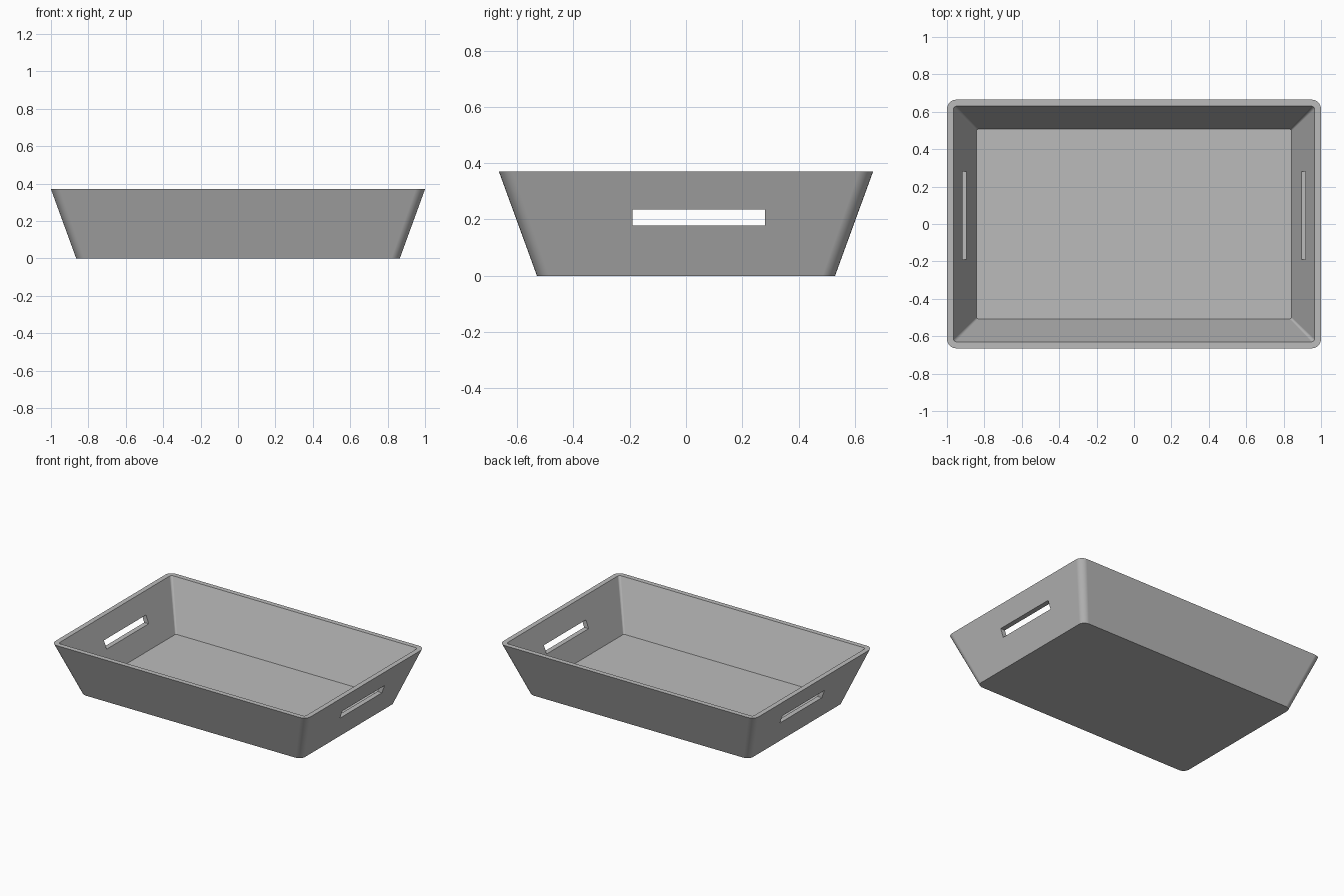
import bpy, bmesh, math

if "Cube" in bpy.data.objects:
    bpy.data.objects.remove(bpy.data.objects["Cube"], do_unlink=True)

grey = bpy.data.materials.new("plain grey")
grey.use_nodes = True
colour = (0.5, 0.5, 0.5, 1)
grey.diffuse_color = colour
grey.node_tree.nodes["Principled BSDF"].inputs["Base Color"].default_value = colour


def ring(bm, half_x, half_y, z, radius, steps=6):
    """Rounded rectangle of vertices, counter-clockwise."""
    verts = []
    for i, (sx, sy) in enumerate([(1, 1), (-1, 1), (-1, -1), (1, -1)]):
        for k in range(steps + 1):
            a = math.pi / 2 * (i + k / steps)
            verts.append(bm.verts.new((sx * (half_x - radius) + radius * math.cos(a),
                                       sy * (half_y - radius) + radius * math.sin(a), z)))
    return verts


# Tray shell: outside wall, rim, inside wall, floor
HEIGHT = 0.37
bm = bmesh.new()
rings = [ring(bm, 0.865, 0.53, 0, 0.045),
         ring(bm, 1.0, 0.665, HEIGHT, 0.05),
         ring(bm, 0.965, 0.63, HEIGHT, 0.016),
         ring(bm, 0.842, 0.507, 0.033, 0.01)]
bm.faces.new(reversed(rings[0]))
for low, high in zip(rings, rings[1:]):
    for i in range(len(low)):
        j = (i + 1) % len(low)
        bm.faces.new((low[i], low[j], high[j], high[i]))
bm.faces.new(rings[-1])
bmesh.ops.recalc_face_normals(bm, faces=bm.faces)
mesh = bpy.data.meshes.new("tray")
bm.to_mesh(mesh)
bm.free()
mesh.materials.append(grey)
tray = bpy.data.objects.new("tray", mesh)
bpy.context.collection.objects.link(tray)

# Handle slots, cut straight through both end walls
bpy.ops.mesh.primitive_cube_add(size=1, location=(0, 0.045, 0.207))
cutter = bpy.context.object
cutter.name = "handle_slot_cutter"
cutter.scale = (2.4, 0.47, 0.057)
cutter.hide_render = True

bpy.ops.object.select_all(action='DESELECT')
tray.select_set(True)
bpy.context.view_layer.objects.active = tray
cut = tray.modifiers.new("handle slots", 'BOOLEAN')
cut.operation = 'DIFFERENCE'
cut.solver = 'EXACT'
cut.object = cutter
bpy.ops.object.modifier_apply(modifier=cut.name)
bpy.data.objects.remove(cutter, do_unlink=True)

# Smooth rounded corners, crisp edges, flat walls
bpy.ops.object.shade_smooth_by_angle(angle=math.radians(30))
flat = tray.modifiers.new("flat walls", 'WEIGHTED_NORMAL')
flat.keep_sharp = True
